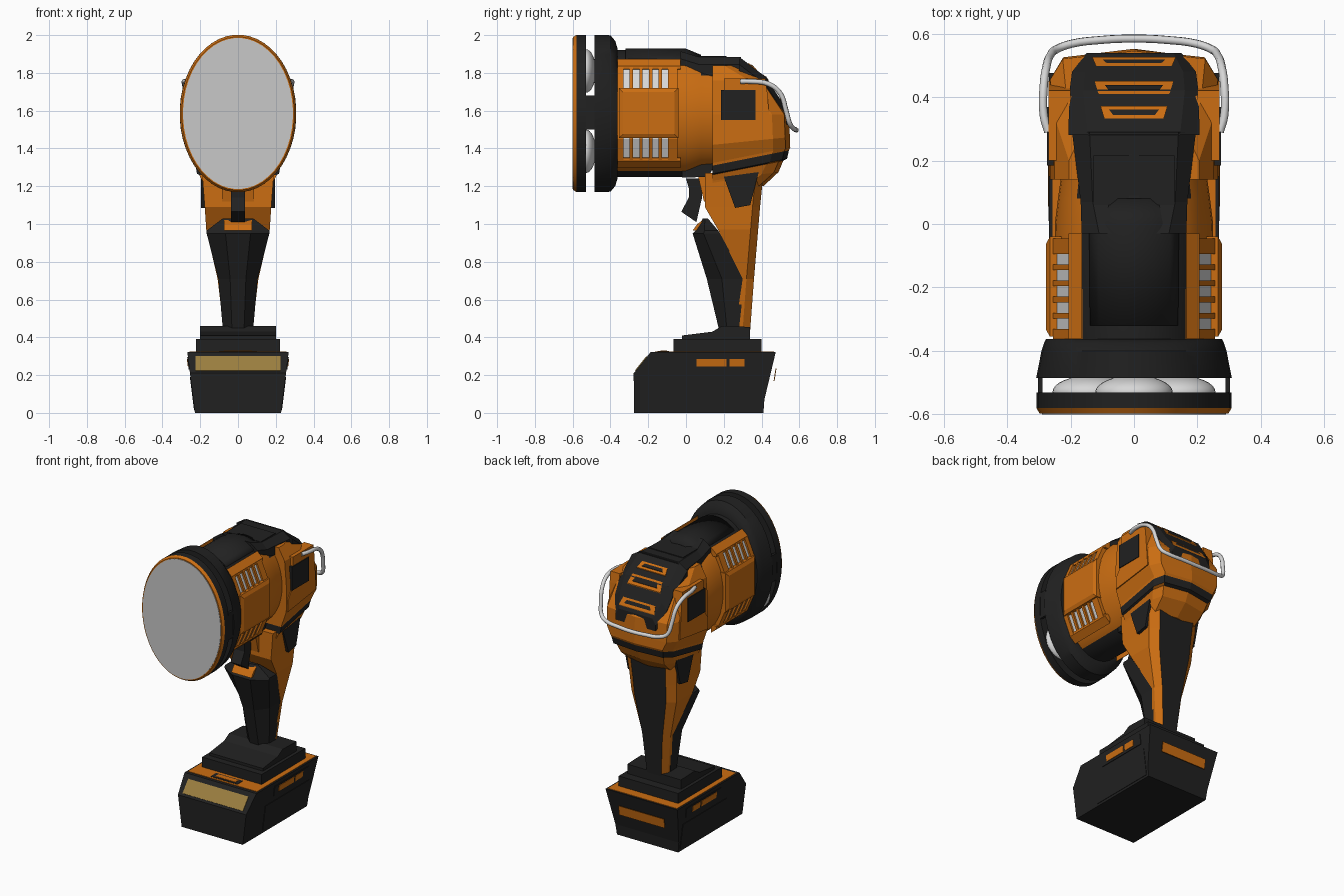
import bpy, bmesh, math

if "Cube" in bpy.data.objects:
    bpy.data.objects.remove(bpy.data.objects["Cube"])

def material(name, rgb):
    m = bpy.data.materials.new(name)
    m.diffuse_color = (*rgb, 1)
    m.use_nodes = True
    m.node_tree.nodes["Principled BSDF"].inputs["Base Color"].default_value = m.diffuse_color
    return m

ORANGE = material("orange plastic", (0.60, 0.155, 0.006))
BLACK = material("black rubber", (0.015, 0.015, 0.015))
LENS = material("lens grey", (0.58, 0.58, 0.58))
SILVER = material("silver metal", (0.68, 0.68, 0.68))
GOLD = material("label gold", (0.33, 0.21, 0.05))
CZ = 1.585  # height of the lamp axis

def smooth(ob):
    bpy.ops.object.select_all(action='DESELECT')
    ob.select_set(True)
    bpy.context.view_layer.objects.active = ob
    bpy.ops.object.shade_smooth_by_angle(angle=math.radians(30))

def loft(name, lumps, mats, rule=None, mirror=False, keep=None):
    """Skin each lump (a list of equal loops) with end caps; rule picks the material."""
    bm = bmesh.new()
    if mirror:
        lumps = lumps + [[[(-x, y, z) for x, y, z in s] for s in l] for l in lumps]
    for lump in lumps:
        rings = [[bm.verts.new(p) for p in s] for s in lump]
        n = len(rings[0])
        for a, b in zip(rings, rings[1:]):
            for i in range(n):
                bm.faces.new((a[i], a[(i + 1) % n], b[(i + 1) % n], b[i]))
        bm.faces.new(rings[0])
        bm.faces.new(rings[-1])
    bmesh.ops.recalc_face_normals(bm, faces=bm.faces)
    if keep:
        drop = [f for f in bm.faces if not keep(f.calc_center_median())]
        bmesh.ops.delete(bm, geom=drop, context='FACES')
    bm.normal_update()
    for f in bm.faces:
        if rule:
            f.material_index = rule(f.calc_center_median(), f.normal)
    me = bpy.data.meshes.new(name)
    bm.to_mesh(me)
    bm.free()
    for m in (mats if isinstance(mats, (list, tuple)) else [mats]):
        me.materials.append(m)
    ob = bpy.data.objects.new(name, me)
    bpy.context.collection.objects.link(ob)
    return ob

def extrude(name, prof, x1, mat, x0=None):
    """Extrude a (y, z) profile over x; x1 may depend on z; x0 makes a mirrored pair."""
    f = x1 if callable(x1) else (lambda z: x1)
    outer = [(f(z), y, z) for y, z in prof]
    inner = [(-f(z) if x0 is None else x0, y, z) for y, z in prof]
    return loft(name, [[inner, outer]], mat, mirror=x0 is not None)

def rect(y0, y1, z0, z1):
    return [(y0, z0), (y1, z0), (y1, z1), (y0, z1)]

def ellipse(y, a, b, n=48):
    return [(a * math.cos(2 * math.pi * (i + .5) / n), y,
             CZ + b * math.sin(2 * math.pi * (i + .5) / n)) for i in range(n)]

def turned(name, secs, mats, rule=None, keep=None):
    ob = loft(name, [[ellipse(*s) for s in secs]], mats, rule, keep=keep)
    smooth(ob)
    return ob

# --- lamp head: lens, bezel, reflectors, housing ring
turned("lens", [(-.60, .291, .400), (-.594, .291, .400)], LENS)
turned("bezel", [(-.597, .298, .406), (-.58, .308, .417), (-.53, .308, .417)],
       [ORANGE, BLACK], lambda c, n: 0 if c.y < -.58 else 1)
turned("housing_ring", [(-.485, .309, .417), (-.40, .292, .415), (-.375, .284, .385),
                        (-.362, .278, .345)], BLACK)
extrude("bezel_posts", rect(-.535, -.48, 1.50, 1.68), .303, BLACK, .288)
for i, (x, z) in enumerate([(0, 1.81), (-.135, 1.385), (.135, 1.385)]):
    bpy.ops.mesh.primitive_uv_sphere_add(segments=32, ring_count=16, radius=1, location=(x, -.53, z))
    ob = bpy.context.object
    ob.name = f"reflector_{i + 1}"
    ob.scale = (.122, .053, .115)
    ob.data.materials.append(SILVER)
    smooth(ob)

# --- barrel: orange sides, black top and bottom
def barrel_rule(c, n):
    return 1 if (c.z > CZ and abs(c.x) < .172) or c.z < 1.29 else 0
barrel = [(-.37, .245, .338), (0, .25, .338), (.08, .24, .305), (.22, .22, .30)]
turned("barrel", barrel, [ORANGE, BLACK], barrel_rule)
panel = turned("top_panel", [(-.37, .25, .344), (-.32, .25, .344), (0, .255, .344),
                             (.08, .245, .311), (.21, .225, .308), (.22, .22, .3)], BLACK,
               keep=lambda c: c.z > CZ and abs(c.x) < .135 and -.32 < c.y < .08)
panel.modifiers.new("thickness", 'SOLIDIFY').thickness = .012
extrude("lower_housing", [(-.02, 1.245), (.12, 1.25), (.16, 1.33), (-.02, 1.33)], .11, BLACK)

# --- side vents: silver backing, slats, shoulders and raised centre pad
def vent_profile(y, d):
    half = [(.17, .275), (.207 - d, .247), (.255 - d, .135)]
    return ([(x, y, CZ + z) for x, z in half] + [(x, y, CZ - z) for x, z in reversed(half)])
loft("vent_backing", [[vent_profile(-.345, .013), vent_profile(-.075, .013)]], SILVER, mirror=True)
slats = [(-.362, -.33)] + [(-.298 + .051 * i, -.28 + .051 * i) for i in range(4)] + [(-.095, -.045)]
loft("vent_slats", [[vent_profile(a, 0), vent_profile(b, 0)] for a, b in slats], ORANGE, mirror=True)
def shoulder(y, s):
    return [(x, y, CZ + s * z) for x, z in [(.165, .288), (.207, .252), (.207, .235), (.165, .23)]]
loft("vent_shoulders", [[shoulder(-.362, s), shoulder(-.03, s)] for s in (1, -1)], ORANGE, mirror=True)
def pad(x, m):
    return [(x, y, z) for y, z in rect(-.355 + m, -.04 - m, 1.455 + m, 1.72 - m)]
loft("vent_pads", [[pad(.20, 0), pad(.265, 0), pad(.277, .022)]], ORANGE, mirror=True)

# --- rear pod stacked in sloped levels, with a black band
def level(z, yb, w, s):
    half = [(w, .14), (w, yb - .09), (.85 * w, yb - .025)]
    plan = half + [(0, yb)] + [(-x, y) for x, y in reversed(half)]
    return [(x, y, z + s * (y - yb)) for x, y in plan]
loft("rear_pod", [[level(*l) for l in [
    (1.20, .41, .18, .0), (1.275, .49, .19, .13), (1.335, .515, .205, .2), (1.345, .535, .217, .2),
    (1.39, .545, .225, .2), (1.405, .552, .228, .2), (1.46, .55, .262, .1), (1.58, .545, .264, 0),
    (1.76, .425, .25, 0), (1.84, .29, .205, 0)]]], [ORANGE, BLACK],
    lambda c, n: 1 if 1.325 < c.z - .2 * (c.y - .54) < 1.392 and c.y > .13 and abs(n.z) < .9 else 0)
extrude("pod_side_plates", [(.15, 1.42), (.15, 1.50), (.20, 1.57), (.20, 1.77), (.42, 1.77),
                            (.43, 1.70), (.45, 1.46)], .269, ORANGE, .20)
extrude("side_pads", rect(.185, .368, 1.55, 1.71), .274, BLACK, .22)

# --- black rear cover with three slotted vents, and the spine that joins it to the barrel
def cover_loft(name, secs):
    loft(name, [[[(-w, y, z - h), (-w, y, z - .04), (-t, y, z), (t, y, z), (w, y, z - .04),
                  (w, y, z - h)] for y, z, w, t, h in secs]], BLACK)
cover = [(.28, 1.886, .207, .145, .10), (.42, 1.78, .203, .16, .08), (.48, 1.69, .195, .155, .08),
         (.538, 1.60, .15, .125, .08)]
cover_loft("rear_cover", cover)
cover_loft("top_spine", [(-.03, 1.915, .165, .11, .1), (.07, 1.884, .168, .13, .1), (.29, 1.884, .195, .14, .1)])
extrude("spine_panel", rect(.06, .215, 1.86, 1.889), .128, BLACK)
def cover_z(y):
    for a, b in zip(cover, cover[1:]):
        if y <= b[0]:
            return a[1] + (b[1] - a[1]) * (y - a[0]) / (b[0] - a[0])
    return cover[-1][1]
def cover_strip(name, y, d, wide, lift, mat):
    """Thin plate lying on the cover, wider towards the back."""
    lo, hi = cover_z(y - d), cover_z(y + d)
    prof = [(y - d, lo - .01, wide - .012), (y + d, hi - .01, wide), (y + d, hi + lift, wide),
            (y - d, lo + lift, wide - .012)]
    loft(name, [[[(s * w, a, z) for a, z, w in prof] for s in (-1, 1)]], mat)
for i, (y, d, w) in enumerate([(.352, .02, .106), (.43, .02, .124), (.512, .014, .132)]):
    cover_strip(f"cover_vent_{i + 1}", y, d, w, .005, ORANGE)
    cover_strip(f"cover_slot_{i + 1}", y, d * .4, w * .74, .008, BLACK)

# --- wire hook behind the pod
half = [(.27, .29, 1.755), (.284, .34, 1.755), (.284, .44, 1.74), (.275, .50, 1.69), (.264, .53, 1.60),
        (.245, .55, 1.53), (.20, .567, 1.508), (.10, .58, 1.50)]
path = half + [(0, .584, 1.497)] + [(-x, y, z) for x, y, z in reversed(half)]
cu = bpy.data.curves.new("wire_hook", 'CURVE')
cu.dimensions = '3D'
cu.bevel_depth = .013
cu.bevel_resolution = 2
cu.resolution_u = 4
cu.use_fill_caps = True
sp = cu.splines.new('BEZIER')
sp.bezier_points.add(len(path) - 1)
for bp, p in zip(sp.bezier_points, path):
    bp.co = p
    bp.handle_left_type = bp.handle_right_type = 'AUTO'
cu.materials.append(SILVER)
bpy.context.collection.objects.link(bpy.data.objects.new("wire_hook", cu))

# --- handle: black front grip, orange spine with black back strip
def grip(z, yf, yb, w):
    m = yf + .4 * (yb - yf)
    return [(-w, yb, z), (-w, m, z), (-.4 * w, yf, z), (.4 * w, yf, z), (w, m, z), (w, yb, z)]
loft("front_grip", [[grip(*l) for l in [(.44, .175, .28, .080), (.71, .11, .31, .104),
                                        (.95, .035, .18, .166), (.965, .05, .17, .166),
                                        (1.03, .09, .115, .08)]]], BLACK)
def spine(z, yf, yb, w):
    return [(-w, yf, z), (w, yf, z), (w, yb - .04, z), (.7 * w, yb, z), (-.7 * w, yb, z), (-w, yb - .04, z)]
loft("handle_spine", [[spine(*l) for l in [(.44, .26, .34, .076), (.71, .30, .36, .108), (.97, .17, .382, .168),
                                           (1.09, .10, .392, .176), (1.27, .10, .41, .19)]]],
     [ORANGE, BLACK], lambda c, n: 1 if n.y > .93 else 0)
extrude("handle_side_inserts", [(.20, 1.25), (.385, 1.275), (.34, 1.10), (.26, 1.085)], .196, BLACK, .15)
extrude("trigger_guard", [(.035, .965), (.06, 1.0), (.09, 1.02), (.10, .97)], .075, ORANGE)
extrude("trigger_mount", [(.06, 1.27), (.16, 1.27), (.16, 1.10), (.095, 1.12)], .085, ORANGE)
extrude("trigger", [(0, 1.24), (.09, 1.24), (.085, 1.14), (.055, 1.01), (-.025, 1.065), (.015, 1.14),
                    (.015, 1.19)], .038, BLACK)

# --- foot and battery
extrude("foot_top", [(-.02, .385), (.34, .385), (.34, .455), (.19, .46), (.14, .43), (-.02, .41)], .20, BLACK)
extrude("foot_plate", rect(-.065, .40, .32, .392), .222, BLACK)
side = lambda z: .228 + .125 * z
extrude("battery", [(-.275, 0), (-.277, .21), (-.187, .322), (.475, .322), (.415, .07), (.41, 0)], side, BLACK)
extrude("battery_top", rect(-.165, .465, .316, .325), .257, ORANGE)
extrude("latch_recess", rect(-.15, -.09, .318, .327), .10, BLACK)
extrude("latch", rect(-.135, -.10, .320, .329), .075, ORANGE)
extrude("battery_side_panels", rect(-.07, .395, .015, .19), lambda z: side(z) + .003, BLACK)
extrude("window_frames", rect(.01, .375, .23, .295), lambda z: side(z) + .004, BLACK)
for i, (a, b) in enumerate([(.055, .215), (.23, .31)]):
    extrude(f"battery_windows_{i + 1}", rect(a, b, .245, .285), lambda z: side(z) + .007, ORANGE)
extrude("front_label", [(-.270, .225), (-.21, .300), (-.204, .295), (-.264, .22)], .225, GOLD)
extrude("rear_label", [(.464, .17), (.469, .17), (.479, .235), (.474, .235)], .17, ORANGE)
